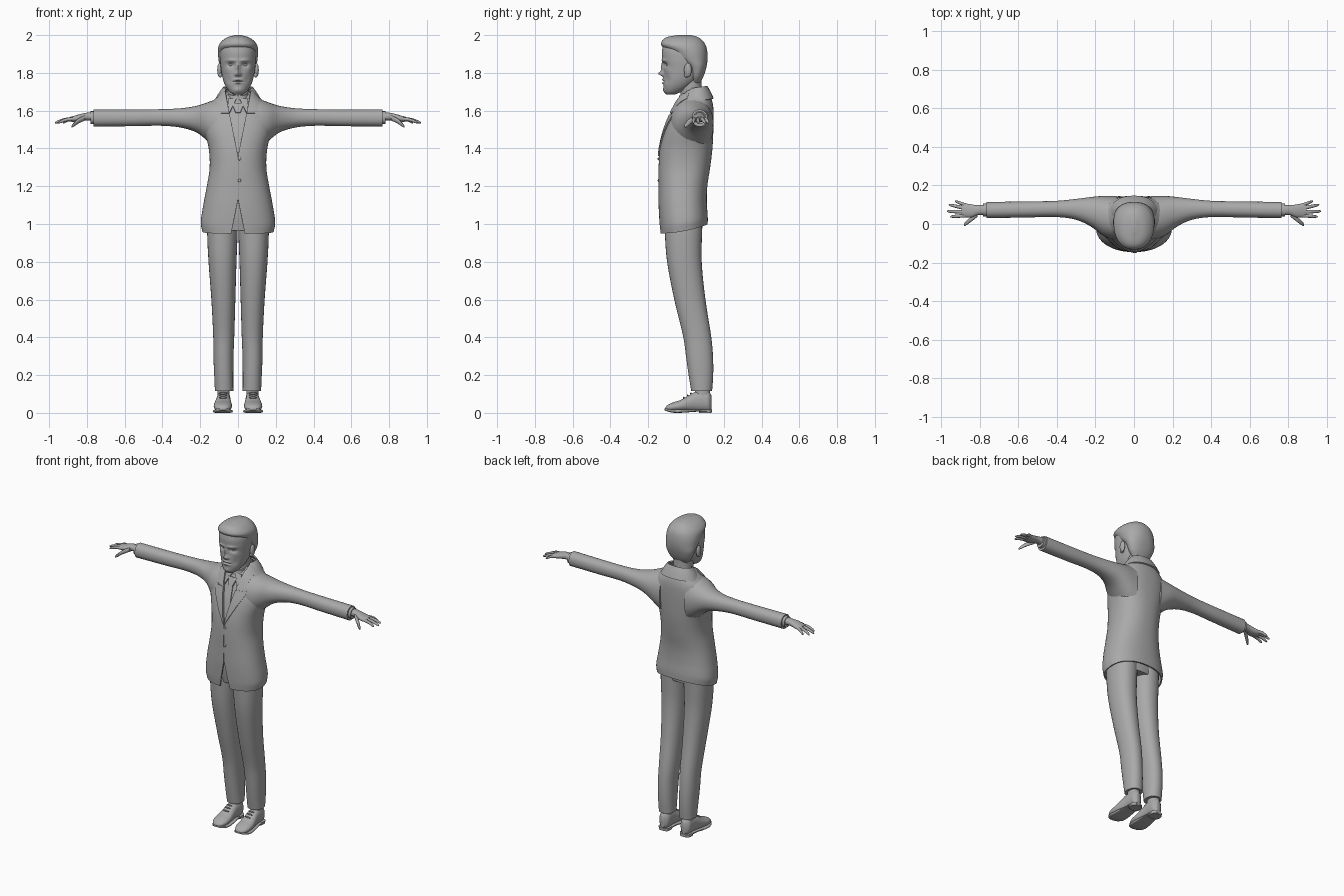
import bpy, bmesh, math
from mathutils import Vector

cube = bpy.data.objects.get("Cube")
if cube:
    bpy.data.objects.remove(cube, do_unlink=True)

grey = bpy.data.materials.new("plain grey")
grey.use_nodes = True
grey.diffuse_color = (.4, .4, .4, 1)
grey.node_tree.nodes["Principled BSDF"].inputs["Base Color"].default_value = (.4, .4, .4, 1)


def finish(name, bm, mirror=False, thick=0, angle=45):
    """Turn a bmesh into a smooth object, with optional thickness and mirrored twin."""
    mesh = bpy.data.meshes.new(name)
    bm.to_mesh(mesh)
    bm.free()
    mesh.materials.append(grey)
    ob = bpy.data.objects.new(name, mesh)
    bpy.context.collection.objects.link(ob)
    bpy.ops.object.select_all(action='DESELECT')
    ob.select_set(True)
    bpy.context.view_layer.objects.active = ob
    if thick:
        mod = ob.modifiers.new("thickness", 'SOLIDIFY')
        mod.thickness = thick
        mod.offset = -1
    if mirror:
        mod = ob.modifiers.new("mirror", 'MIRROR')
        mod.use_mirror_merge = False
    for mod in list(ob.modifiers):
        bpy.ops.object.modifier_apply(modifier=mod.name)
    bpy.ops.object.shade_smooth_by_angle(angle=math.radians(angle))
    return ob


def curve(rows, t):
    """Smoothly interpolate rows keyed by their first number."""
    last = len(rows) - 1
    i = 0
    while i < last - 1 and t > rows[i + 1][0]:
        i += 1
    p, q = rows[i], rows[i + 1]
    before, after = rows[max(i - 1, 0)], rows[min(i + 2, last)]
    h = q[0] - p[0]
    u = min(max((t - p[0]) / h, 0), 1)
    out = []
    for k in range(1, len(p)):
        m = (q[k] - before[k]) / (q[0] - before[0]) * h
        n = (after[k] - p[k]) / (after[0] - p[0]) * h
        d = q[k] - p[k]
        out.append(p[k] + u * (m + u * (3 * d - 2 * m - n + u * (m + n - 2 * d))))
    return out


def sym(rows):
    return [(z, -w, w, front, back) for z, w, front, back in rows]


def signed_power(v, e):
    return math.copysign(abs(v) ** e, v)


def loft(name, rows, axis=2, steps=24, sides=32, n=2.2, gap=None, warp=None, **kw):
    """Skin rounded sections (t, low, high, low, high) along an axis; gap opens the front."""
    bm = bmesh.new()
    rings = []
    for i in range(steps + 1):
        u = (1 - math.cos(math.pi * i / steps)) / 2
        t = rows[0][0] + (rows[-1][0] - rows[0][0]) * u
        a0, a1, b0, b1 = curve(rows, t)
        ra, rb = (a1 - a0) / 2, (b1 - b0) / 2
        start = math.asin(min(gap(t) / ra, .95) ** (n / 2)) if gap else 0
        ring = []
        for j in range(sides + (1 if gap else 0)):
            th = start + (2 * math.pi - 2 * start) * j / sides
            co = Vector()
            co[axis] = t
            co[(axis + 1) % 3] = (a0 + a1) / 2 + ra * signed_power(math.sin(th), 2 / n)
            co[(axis + 2) % 3] = (b0 + b1) / 2 - rb * signed_power(math.cos(th), 2 / n)
            ring.append(bm.verts.new(warp(co) if warp else co))
        rings.append(ring)
    for low, high in zip(rings, rings[1:]):
        for j in range(sides):
            k = (j + 1) % len(low)
            bm.faces.new((low[j], low[k], high[k], high[j]))
    if not gap:
        bm.faces.new(rings[0][::-1])
        bm.faces.new(rings[-1])
    return finish(name, bm, **kw)


def ball(name, centre, size, mirror=True):
    bm = bmesh.new()
    bmesh.ops.create_uvsphere(bm, u_segments=20, v_segments=14, radius=1)
    for v in bm.verts:
        v.co = Vector([c + s * p for c, s, p in zip(centre, size, v.co)])
    return finish(name, bm, mirror)


# Jacket body, open at the neck and split at the hem
TORSO = sym([(.95, .19, -.135, .115), (1, .197, -.14, .115), (1.1, .183, -.145, .11),
             (1.2, .165, -.145, .113), (1.3, .15, -.145, .128), (1.4, .155, -.138, .14),
             (1.5, .178, -.115, .145), (1.58, .18, -.085, .146), (1.63, .155, -.062, .143),
             (1.67, .115, -.042, .132), (1.71, .08, -.01, .11)])
BULGE = 2.3


def opening(z):
    return max(.001, .2 * (z - 1.36), .2 * (1.13 - z))


def raise_back_hem(co):
    co.z += .05 * ((co.y + .14) / .26) ** 2 * max(0, (1.2 - co.z) / .25)
    return co


loft("jacket_body", TORSO, steps=60, sides=72, n=BULGE, gap=opening, warp=raise_back_hem, thick=.008)


def panel(name, z0, z1, left, right, lift, thick=.006, mirror=True, steps=24, cols=8):
    """Cloth panel that follows the chest between two edges."""
    bm = bmesh.new()
    grid = []
    for i in range(steps + 1):
        z = z0 + (z1 - z0) * i / steps
        a0, a1, b0, b1 = curve(TORSO, z)
        line = []
        for j in range(cols + 1):
            x = left(z) + (right(z) - left(z)) * j / cols
            x = max(-.96 * a1, min(.96 * a1, x))
            depth = (1 - abs(x / a1) ** BULGE) ** (1 / BULGE)
            line.append(bm.verts.new((x, (b0 + b1) / 2 - (b1 - b0) / 2 * depth - lift, z)))
        grid.append(line)
    for low, high in zip(grid, grid[1:]):
        for j in range(cols):
            bm.faces.new((low[j], low[j + 1], high[j + 1], high[j]))
    return finish(name, bm, mirror, thick)


# Lapels, shirt and tie
panel("lapels", 1.36, 1.58, opening, lambda z: opening(z) + .002 + .34 * (z - 1.36), .007, .008)
panel("collar_fronts", 1.588, 1.69, opening, lambda z: opening(z) + .055, .007, .008)
panel("shirt_front", 1.14, 1.7, lambda z: -opening(z) - .02, lambda z: opening(z) + .02, -.014, mirror=False)
panel("tie", 1.3, 1.6, lambda z: -.012 - .07 * (1.6 - z), lambda z: .012 + .07 * (1.6 - z), -.008, mirror=False)
panel("tie_knot", 1.59, 1.64, lambda z: .4 * (1.56 - z), lambda z: .4 * (z - 1.56), -.001, .014, mirror=False)
panel("shirt_collar_wings", 1.59, 1.665, lambda z: .008 + .5 * (1.665 - z), lambda z: .054, -.002, .008)
for z in (1.345, 1.23):
    ball("jacket_button", (.008, -.146, z), (.008, .004, .008), False)


def tilt(slope):
    def warp(co):
        co.z += slope * (co.y - .05)
        return co
    return warp


loft("jacket_collar", sym([(1.65, .127, -.04, .147), (1.69, .103, -.015, .13), (1.722, .08, .01, .113)]),
     gap=lambda z: .066, warp=tilt(.15), thick=.008)
loft("shirt_collar", sym([(1.63, .068, -.045, .1), (1.705, .062, -.037, .094)]), steps=8, warp=tilt(.3))

# Sleeves, blending into the shoulders
loft("sleeves", [(.09, -.085, .146, 1.38, 1.665), (.13, -.075, .146, 1.41, 1.655), (.17, -.055, .145, 1.447, 1.641),
                 (.22, -.015, .14, 1.485, 1.625), (.3, .022, .13, 1.51, 1.613), (.4, .036, .12, 1.52, 1.608),
                 (.55, .034, .117, 1.518, 1.606), (.765, .03, .114, 1.516, 1.606)],
     axis=0, steps=40, mirror=True)
loft("shirt_cuffs", [(.74, .04, .106, 1.53, 1.597), (.782, .04, .106, 1.53, 1.597)], axis=0, steps=4, mirror=True)

# Hands
loft("palms", [(.77, .046, .1, 1.547, 1.592), (.81, .046, .098, 1.548, 1.588), (.84, .034, .101, 1.543, 1.581),
               (.87, .034, .106, 1.54, 1.572), (.893, .042, .104, 1.543, 1.566)],
     axis=0, steps=16, sides=24, mirror=True)


def digit(name, base, tip, radius):
    rows = []
    for u, r in ((0, 1), (.5, .95), (.85, .75), (.97, .45), (1, .1)):
        x, y, z = Vector(base).lerp(Vector(tip), u)
        z += .006 * math.sin(math.pi * u)
        r *= radius
        rows.append((x, y - r, y + r, z - r, z + r))
    loft(name, rows, axis=0, steps=12, sides=12, mirror=True)


for name, y, tip_x, tip_y in (("index", .044, .952, .038), ("middle", .062, .97, .066),
                              ("ring", .08, .96, .1), ("little", .096, .927, .118)):
    digit(name + "_fingers", (.868, y, 1.557), (tip_x, tip_y, 1.535), .0095)
digit("thumbs", (.81, .052, 1.562), (.882, -.006, 1.515), .014)

# Trousers
loft("trouser_legs", [(.115, .025, .122, .028, .138), (.2, .025, .126, .014, .144), (.3, .024, .13, 0, .143),
                      (.4, .02, .131, -.014, .134), (.6, .014, .141, -.062, .103), (.8, .008, .156, -.1, .083),
                      (.95, .002, .163, -.112, .085), (1.05, 0, .16, -.115, .09)], steps=36, mirror=True)
loft("hips", sym([(.965, .14, -.1, .08), (1.05, .16, -.115, .09), (1.18, .14, -.115, .09)]), steps=10)

# Shoes
loft("ankles", [(.07, .044, .108, .05, .128), (.14, .044, .108, .045, .125)], steps=4, mirror=True)
loft("shoes", [(-.11, .016, .026, .068, .09), (-.1, .01, .04, .05, .111), (-.07, .008, .055, .035, .126),
               (-.03, .008, .068, .032, .128), (.01, .008, .09, .036, .122), (.05, .008, .112, .04, .115),
               (.09, .008, .12, .04, .112), (.12, .008, .113, .045, .108), (.134, .014, .095, .062, .092)],
     axis=1, steps=32, mirror=True)
loft("shoe_soles", [(-.113, .014, .024, .064, .094), (-.1, .008, .022, .045, .115), (-.06, 0, .018, .029, .131),
                    (0, .002, .018, .03, .127), (.05, .006, .018, .037, .117), (.12, .006, .018, .04, .112),
                    (.137, .006, .018, .058, .096)], axis=1, steps=24, n=4, mirror=True)
loft("shoe_heels", [(0, .04, .112, .07, .136), (.018, .038, .114, .066, .136)], steps=4, n=3, mirror=True)
for y, z in ((-.012, .081), (.008, .093), (.026, .103)):
    ball("shoe_laces", (.079, y, z), (.022, .004, .005))

# Head, with the face shaped by soft bumps: x, z, width, height, depth
FACE = [(0, 1.825, .011, .026, -.014), (0, 1.796, .013, .012, -.024), (.013, 1.79, .007, .007, -.008),
        (.038, 1.843, .019, .012, .014), (.034, 1.866, .026, .008, -.007), (0, 1.764, .021, .006, -.008),
        (0, 1.747, .019, .006, -.007), (0, 1.755, .025, .003, .007), (0, 1.708, .022, .014, -.006),
        (.06, 1.815, .018, .018, -.004), (.05, 1.765, .016, .022, .005)]


def sculpt(co):
    if co.y < -.03:
        co.y += sum(d * math.exp(-((abs(co.x) - x) / w) ** 2 - ((co.z - z) / h) ** 2) for x, z, w, h, d in FACE)
    return co


loft("head", sym([(1.685, .025, -.103, -.06), (1.7, .045, -.113, -.02), (1.73, .066, -.119, .03),
                  (1.77, .081, -.12, .07), (1.82, .09, -.119, .095), (1.87, .095, -.126, .1),
                  (1.92, .094, -.127, .1), (1.96, .078, -.11, .08), (1.985, .04, -.06, .04)]),
     steps=100, sides=120, warp=sculpt)
loft("neck", sym([(1.6, .062, -.025, .095), (1.7, .058, -.03, .083), (1.8, .06, -.035, .08)]), steps=10)
ball("eyes", (.037, -.093, 1.842), (.014, .013, .009))
ball("ears", (.098, .01, 1.815), (.012, .02, .037))
ball("ear_lobes", (.094, .002, 1.79), (.01, .012, .015))

# Hair
loft("hair", sym([(1.745, .05, .03, .073), (1.78, .078, .02, .092), (1.83, .096, .005, .108), (1.87, .103, -.045, .114),
                  (1.91, .106, -.085, .113), (1.945, .102, -.13, .105), (1.97, .084, -.126, .088),
                  (1.99, .054, -.1, .062), (2, .015, -.045, .025)]), steps=48, sides=64)
